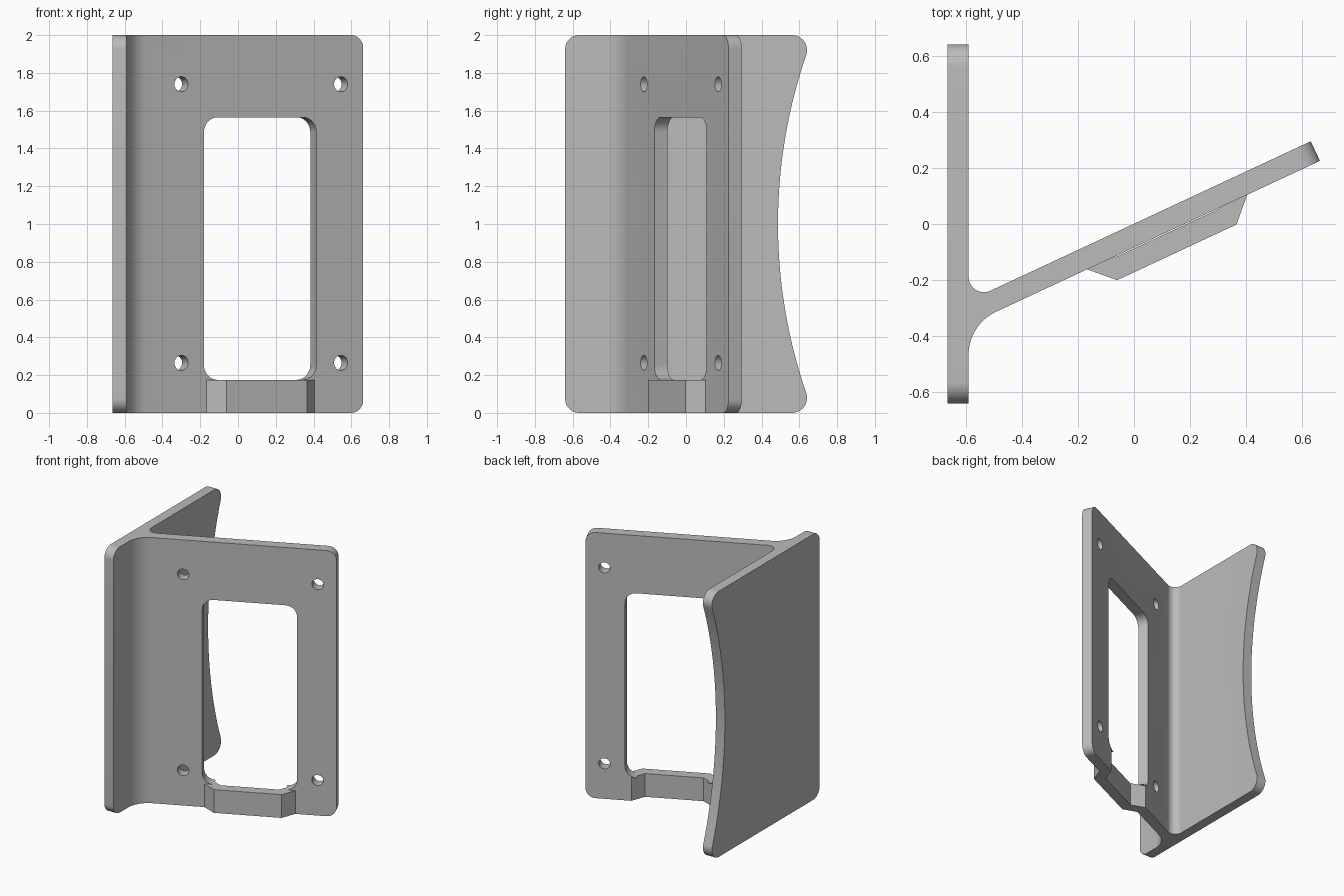
import bpy, bmesh
from math import cos, sin, radians
from mathutils import Vector

cube = bpy.data.objects.get("Cube")
if cube:
    bpy.data.objects.remove(cube, do_unlink=True)

mat = bpy.data.materials.new("mid grey")
mat.use_nodes = True
GREY = (0.5, 0.5, 0.5, 1)
mat.diffuse_color = GREY
mat.node_tree.nodes["Principled BSDF"].inputs["Base Color"].default_value = GREY

X, Y, Z = Vector((1, 0, 0)), Vector((0, 1, 0)), Vector((0, 0, 1))
O = Vector((0, 0, 0))
TILT = radians(25)
U = Vector((cos(TILT), sin(TILT), 0))      # along the angled panel
N = Vector((sin(TILT), -cos(TILT), 0))     # out of its front face
P = Vector((0, -0.084, 0))                 # panel front face at x = 0
T = 0.077                                  # sheet thickness


def arc(cx, cy, r, a0, a1, n=12):
    angles = [radians(a0 + (a1 - a0) * i / n) for i in range(n + 1)]
    return [(cx + r * cos(a), cy + r * sin(a)) for a in angles]


def rounded(x0, x1, y0, y1, r):
    return (arc(x0 + r, y0 + r, r, 180, 270) + arc(x1 - r, y0 + r, r, 270, 360)
            + arc(x1 - r, y1 - r, r, 0, 90) + arc(x0 + r, y1 - r, r, 90, 180))


def prism(name, pts, lo, hi, origin, a, b, c):
    """Extrude a 2D outline in the a-b plane from lo to hi along c."""
    bm = bmesh.new()
    rings = [[bm.verts.new(origin + a * p + b * q + c * w) for p, q in pts]
             for w in (lo, hi)]
    for ring in rings:
        bm.faces.new(ring)
    n = len(pts)
    for i in range(n):
        j = (i + 1) % n
        bm.faces.new((rings[0][i], rings[0][j], rings[1][j], rings[1][i]))
    bmesh.ops.recalc_face_normals(bm, faces=bm.faces)
    mesh = bpy.data.meshes.new(name)
    bm.to_mesh(mesh)
    bm.free()
    mesh.materials.append(mat)
    ob = bpy.data.objects.new(name, mesh)
    bpy.context.collection.objects.link(ob)
    return ob


def combine(target, other, operation):
    other.hide_render = True
    mod = target.modifiers.new(operation, 'BOOLEAN')
    mod.operation, mod.object, mod.solver = operation, other, 'EXACT'
    bpy.context.view_layer.objects.active = target
    bpy.ops.object.modifier_apply(modifier=mod.name)
    bpy.data.objects.remove(other, do_unlink=True)


# Angled panel with fillets where it meets the side plate
plan = [(-0.63, -0.467)] + arc(-0.42, -0.467, 0.17, 180, 115, 16)
plan += [(0.663, 0.225), (0.6305, 0.295)]
plan += arc(-0.535, -0.188, 0.055, 295, 180, 16) + [(-0.63, -0.188)]
bracket = prism("mounting_bracket", plan, 0, 2, O, X, Y, Z)
combine(bracket, prism("panel_outline", rounded(-1, 0.7315, 0, 2, 0.07),
                       -0.5, 0.5, P, U, Z, N), 'INTERSECT')

# Bar below the window, bent forward
MID, HALF, JOG, BAR_TOP = 0.131, 0.315, 0.08, 0.175


def trapezoid(half, back, front):
    run = front - max(back, -T)
    return [(MID - half, back), (MID - half + run, front),
            (MID + half - run, front), (MID + half, back)]


bump = trapezoid(HALF, 0, JOG)
bump += [(MID + HALF, -0.03), (MID - HALF, -0.03)]
combine(bracket, prism("bent_bar", bump, 0, BAR_TOP, P, U, N, Z), 'UNION')

# Window and screw holes
combine(bracket, prism("window_cut", rounded(-0.199, 0.458, BAR_TOP, 1.565, 0.08),
                       -0.3, 0.3, P, U, Z, N), 'DIFFERENCE')
for u in (-0.331, 0.601):
    for z in (0.265, 1.74):
        hole = arc(u, z, 0.04, 0, 345, 23)
        combine(bracket, prism("hole_cut", hole, -0.2, 0.2, P, U, Z, N), 'DIFFERENCE')

# Matching recess behind the bent bar
inner = HALF - 0.032
groove = trapezoid(inner, -T, JOG - T)
groove += [(MID + inner, -0.2), (MID - inner, -0.2)]
combine(bracket, prism("recess_cut", groove, -0.1, BAR_TOP, P, U, N, Z), 'DIFFERENCE')

# Side plate with a concave rear edge
SWEEP = 18.97
side = arc(-0.565, 0.075, 0.075, 180, 270)
side += arc(0.561, 0.08, 0.08, -90, SWEEP)
side += arc(3.237, 1, 2.75, 180 + SWEEP, 180 - SWEEP, 32)[1:-1]
side += arc(0.561, 1.92, 0.08, -SWEEP, 90)
side += arc(-0.565, 1.925, 0.075, 90, 180)
combine(bracket, prism("side_plate", side, -0.665, -0.59, O, Y, Z, X), 'UNION')

bpy.ops.object.select_all(action='DESELECT')
bracket.select_set(True)
bpy.context.view_layer.objects.active = bracket
bpy.ops.object.shade_smooth_by_angle(angle=radians(30))
